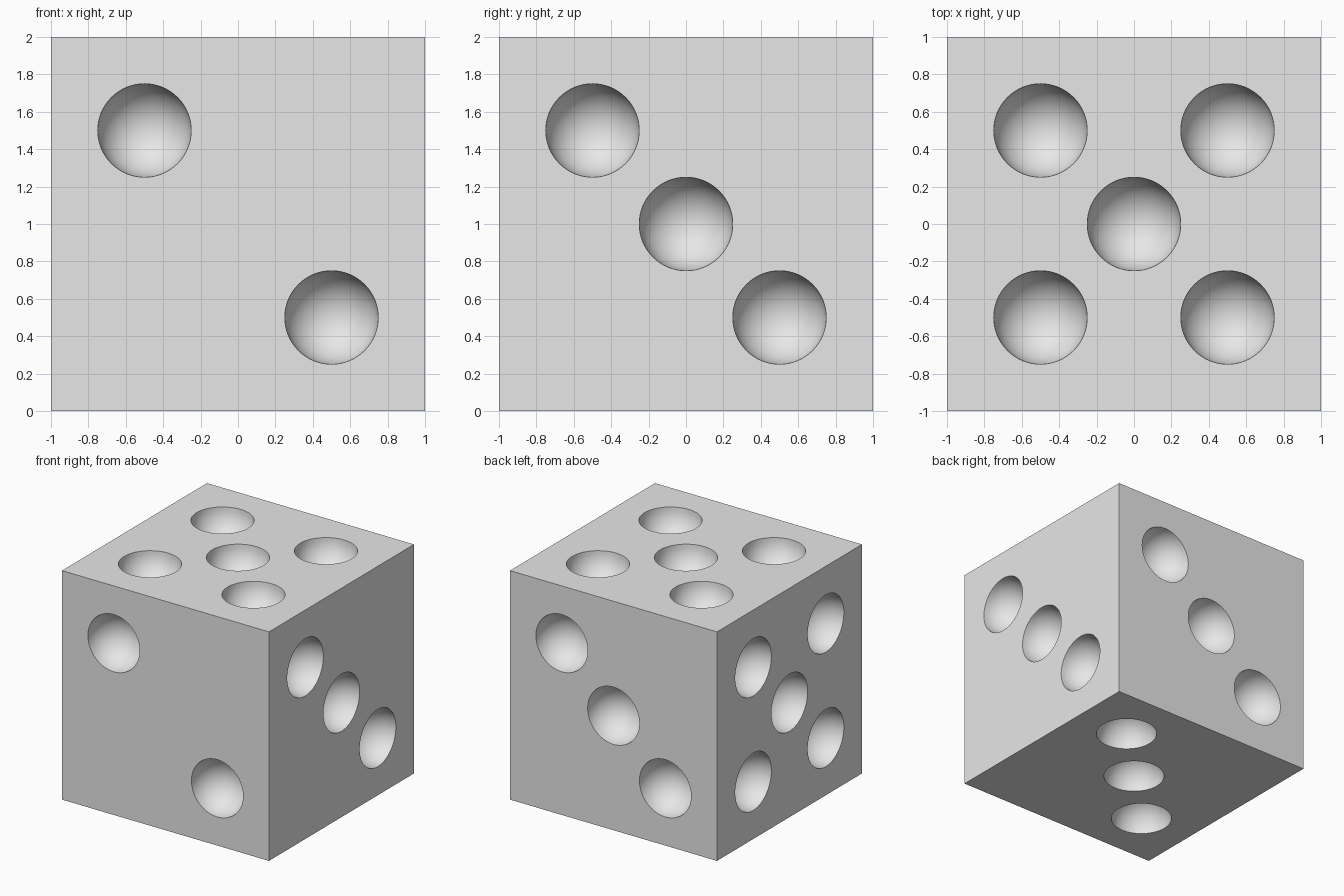
import bpy
import bmesh
from math import cos, sin, pi
from mathutils import Vector

STEP = 0.25   # grid cell on each face, equal to the pip radius
HALF = 4      # cells from the middle of a face to its edge
ARC = 16      # segments per quarter turn of a pip
RINGS = 12    # rings from rim to bottom of a pip

# Remove the default cube
old = bpy.data.objects.get("Cube")
if old:
    bpy.data.objects.remove(old, do_unlink=True)

# Single grey material
grey = bpy.data.materials.new("light_grey")
grey.use_nodes = True
grey.diffuse_color = (0.8, 0.8, 0.8, 1)
bsdf = next(n for n in grey.node_tree.nodes if n.type == 'BSDF_PRINCIPLED')
bsdf.inputs["Base Color"].default_value = grey.diffuse_color

bm = bmesh.new()


def build_side(normal, across, pattern):
    """One square side with hemispherical pips centred on its surface."""
    up = normal.cross(across)

    def point(a, b, depth=0):
        return Vector((0, 0, 1)) + (across * a + up * b + normal * (HALF - depth)) * STEP

    def add(*points):
        bm.faces.new([bm.verts.new(p) for p in points])

    def quarter_pip(centre, opposite, start):
        def bowl(i, r):
            turn = start + i / ARC * pi / 2
            dip = r / RINGS * pi / 2
            return point(centre[0] + cos(turn) * cos(dip),
                         centre[1] + sin(turn) * cos(dip), sin(dip))

        for i in range(ARC):
            # Flat surround, then the hollow
            add(point(*opposite), bowl(i + 1, 0), bowl(i, 0))
            for r in range(RINGS):
                add(bowl(i, r), bowl(i + 1, r), bowl(i + 1, r + 1), bowl(i, r + 1))

    for i in range(-HALF, HALF):
        for j in range(-HALF, HALF):
            corners = [(i, j), (i + 1, j), (i + 1, j + 1), (i, j + 1)]
            k = next((n for n, c in enumerate(corners) if c in pattern), None)
            if k is None:
                add(*[point(*c) for c in corners])
            else:
                quarter_pip(corners[k], corners[(k + 2) % 4], k * pi / 2)


# Pip patterns in grid cells from the middle of a side
TWO = [(-2, 2), (2, -2)]
THREE = TWO + [(0, 0)]
FIVE = THREE + [(-2, -2), (2, 2)]

# Front, right, back, left, top and bottom sides
X, Y, Z = Vector((1, 0, 0)), Vector((0, 1, 0)), Vector((0, 0, 1))
build_side(-Y, X, TWO)
build_side(X, Y, THREE)
build_side(Y, -X, THREE)
build_side(-X, -Y, FIVE)
build_side(Z, X, FIVE)
build_side(-Z, X, THREE)

# Weld, then shade the pips smooth with crisp rims and cube edges
bmesh.ops.remove_doubles(bm, verts=bm.verts[:], dist=0.0001)
for face in bm.faces:
    face.smooth = True
for edge in bm.edges:
    edge.smooth = edge.calc_face_angle(0) < 0.6

mesh = bpy.data.meshes.new("die_body")
bm.to_mesh(mesh)
bm.free()
mesh.materials.append(grey)
die = bpy.data.objects.new("die_body", mesh)
bpy.context.scene.collection.objects.link(die)
